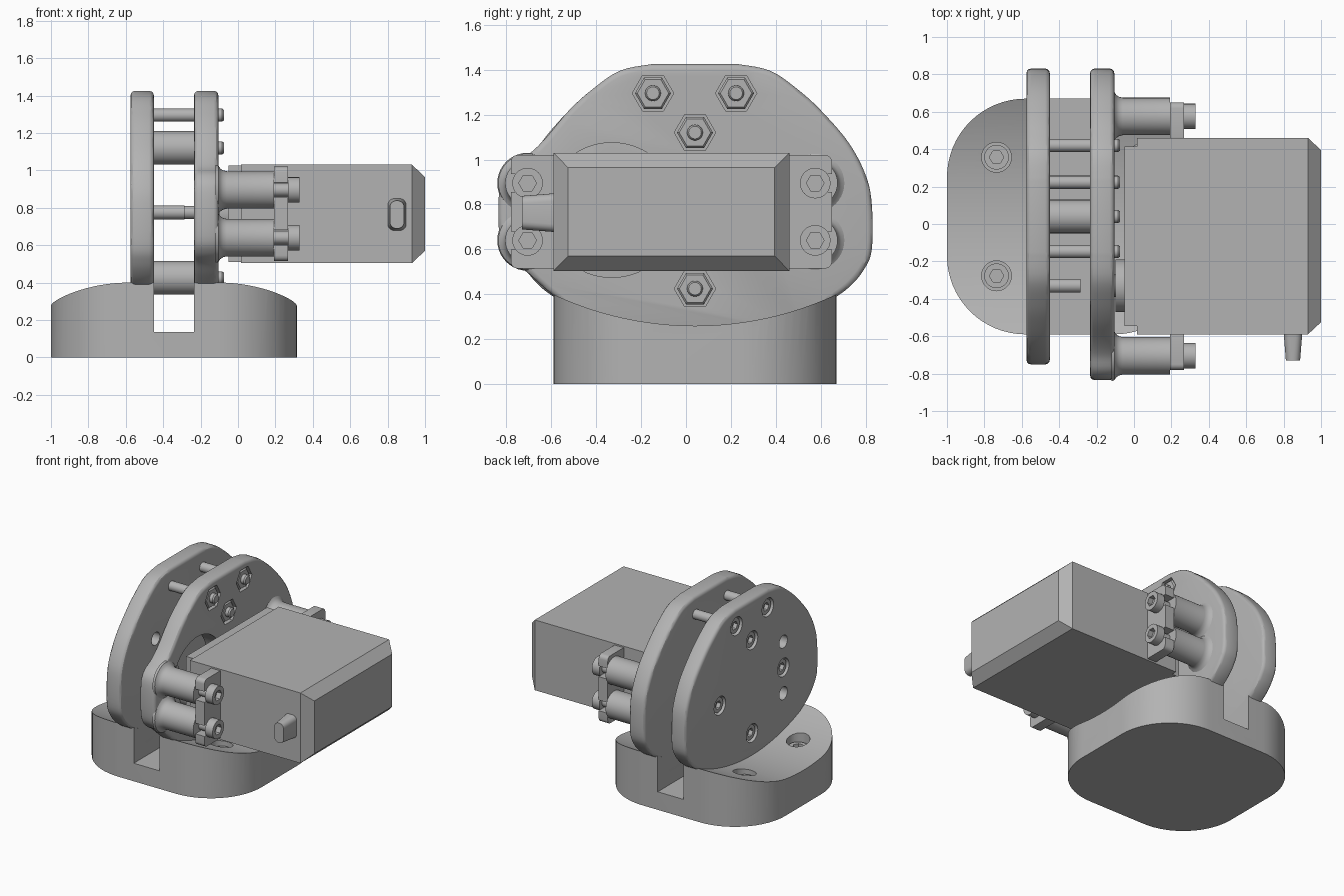
import bpy, bmesh, math
from mathutils import Vector

cube = bpy.data.objects.get("Cube")
if cube:
    bpy.data.objects.remove(cube, do_unlink=True)

grey = bpy.data.materials.new("plain_grey")
grey.use_nodes = True
colour = (0.45, 0.45, 0.45, 1)
grey.diffuse_color = colour
grey.node_tree.nodes["Principled BSDF"].inputs["Base Color"].default_value = colour


# ---- helpers ----
def activate(ob):
    bpy.ops.object.select_all(action='DESELECT')
    ob.select_set(True)
    bpy.context.view_layer.objects.active = ob


def loft(name, rings):
    """Closed solid through rings with equal point counts."""
    bm = bmesh.new()
    loops = [[bm.verts.new(p) for p in ring] for ring in rings]
    n = len(loops[0])
    for a, b in zip(loops, loops[1:]):
        for i in range(n):
            j = (i + 1) % n
            bm.faces.new((a[i], a[j], b[j], b[i]))
    bm.faces.new(loops[0][::-1])
    bm.faces.new(loops[-1])
    bmesh.ops.recalc_face_normals(bm, faces=bm.faces[:])
    mesh = bpy.data.meshes.new(name)
    bm.to_mesh(mesh)
    bm.free()
    mesh.materials.append(grey)
    ob = bpy.data.objects.new(name, mesh)
    bpy.context.collection.objects.link(ob)
    return ob


def place(axis, u, v, w):
    return Vector({'x': (w, u, v), 'y': (u, w, v), 'z': (u, v, w)}[axis])


def extrude(name, pts, axis, a, b):
    return loft(name, [[place(axis, u, v, w) for u, v in pts] for w in (a, b)])


def circle(u, v, r, n=32):
    return [(u + r * math.cos(math.tau * i / n), v + r * math.sin(math.tau * i / n)) for i in range(n)]


def lathe(name, profile, u, v, n=32, axis='x'):
    return loft(name, [[place(axis, p, q, w) for p, q in circle(u, v, r, n)] for w, r in profile])


def rod(name, u, v, r, a, b, n=32, axis='x'):
    return lathe(name, [(a, r), (b, r)], u, v, n, axis)


def rect(u0, u1, v0, v1):
    return [(u0, v0), (u1, v0), (u1, v1), (u0, v1)]


def round_rect(u0, u1, v0, v1, r, steps=12):
    pts = []
    corners = ((u1 - r, v1 - r), (u0 + r, v1 - r), (u0 + r, v0 + r), (u1 - r, v0 + r))
    for k, (cu, cv) in enumerate(corners):
        for i in range(steps + 1):
            t = math.pi / 2 * (k + i / steps)
            pts.append((cu + r * math.cos(t), cv + r * math.sin(t)))
    return pts


def curve_through(pts, steps=5):
    """Smooth open curve passing through the points."""
    p = [Vector(q) for q in pts]
    p = [p[0]] + p + [p[-1]]
    out = []
    for a, b, c, d in zip(p, p[1:], p[2:], p[3:]):
        for i in range(steps):
            t = i / steps
            out.append(0.5 * (2 * b + (c - a) * t + (2 * a - 5 * b + 4 * c - d) * t * t
                              + (3 * b - a - 3 * c + d) * t ** 3))
    return [tuple(q) for q in out] + [tuple(pts[-1])]


def bevel(ob, width, segments=3):
    m = ob.modifiers.new("round", 'BEVEL')
    m.width, m.segments, m.limit_method = width, segments, 'ANGLE'
    m.angle_limit = math.radians(50)
    activate(ob)
    bpy.ops.object.modifier_apply(modifier=m.name)


def cut(ob, cutters):
    for c in cutters:
        m = ob.modifiers.new("cut", 'BOOLEAN')
        m.operation, m.solver, m.object = 'DIFFERENCE', 'EXACT', c
        activate(ob)
        bpy.ops.object.modifier_apply(modifier=m.name)
        bpy.data.objects.remove(c, do_unlink=True)


def socket_head(name, u, v, r, a, top, axis='x'):
    """Bolt head with a hexagonal socket in its end at `top`."""
    ob = rod(name, u, v, r, a, top, 32, axis)
    deep = top + (a - top) * 0.6
    cut(ob, [rod("cutter", u, v, r * 0.58, deep, top + (top - a) * 0.2, 6, axis)])


MID_Y = 0.04
base_mid_x = -0.34

# ---- base: rounded block with a dished top and a slot ----
base = extrude("base", round_rect(-1, 0.315, -0.59, 0.67, 0.42, 16), 'z', 0, 0.48)
screws = [(base_mid_x + sx * 0.395, MID_Y + sy * 0.317) for sx in (-1, 1) for sy in (-1, 1)]
dish = 1.49
cut(base, [rod("cutter", MID_Y, 0.26 + dish, dish, -2, 2, 256),
           extrude("cutter", rect(-0.45, -0.235, -1, 1), 'z', 0.135, 1)]
    + [rod("cutter", x, y, 0.08, 0.17, 0.6, 32, 'z') for x, y in screws])
for x, y in screws:
    socket_head("base_screw", x, y, 0.066, 0.16, 0.25, 'z')

# ---- side plates ----
half = [(0.19, 1.425), (0.335, 1.395), (0.46, 1.31), (0.564, 1.215), (0.684, 1.075), (0.76, 0.93),
        (0.787, 0.8), (0.787, 0.6), (0.75, 0.507), (0.684, 0.43), (0.6, 0.37)]
bulged = half[:4] + [(0.67, 1.09), (0.745, 1.02), (0.83, 0.97), (0.87, 0.88), (0.87, 0.65),
                     (0.83, 0.56), (0.75, 0.5), (0.684, 0.44), (0.6, 0.37)]


def plate_outline(left):
    right_side = curve_through(half) + [(0.5, 0.2)]
    left_side = [(-y, z) for y, z in curve_through(left) + [(0.5, 0.2)]]
    return [(y + MID_Y, z) for y, z in right_side + left_side[::-1]]


bolts = [(-0.147, 1.295), (0.223, 1.295), (0.04, 1.12), (0.04, 0.425), (0.42, 0.775)]
hub = (-0.33, 0.775)

outer_plate = extrude("outer_plate", plate_outline(half), 'x', -0.575, -0.45)
bevel(outer_plate, 0.025)
cut(outer_plate, [rod("cutter", y, z, 0.068, -0.7, -0.52) for y, z in bolts + [hub]]
    + [rod("cutter", hub[0], hub[1] + s * 0.193, 0.048, -0.7, -0.3) for s in (-1, 1)])

servo_plate = extrude("servo_plate", plate_outline(bulged), 'x', -0.235, -0.105)
bevel(servo_plate, 0.025)
cut(servo_plate, [rod("cutter", *hub, 0.3, -0.3, 0, 64)]
    + [rod("cutter", y, z, 0.092, -0.165, 0, 6) for y, z in bolts])

# ---- through bolts, nuts and spacers ----
for y, z in bolts:
    socket_head("plate_bolt_head", y, z, 0.056, -0.51, -0.56)
    lathe("plate_bolt", [(-0.515, 0.035), (-0.085, 0.035), (-0.075, 0.028)], y, z)
    lathe("nut", [(-0.175, 0.08), (-0.12, 0.08), (-0.11, 0.07)], y, z, 6)
for y, z in bolts[2:4]:
    rod("spacer", y, z, 0.09, -0.455, -0.23)
socket_head("hub_bolt_head", *hub, 0.056, -0.51, -0.56)
rod("hub_bolt", *hub, 0.037, -0.515, -0.285)

# ---- servo ----
SERVO_Y, SERVO_Z = -0.065, 0.767


def servo_ring(x, hy, hz):
    return [(x, y, z) for y, z in rect(SERVO_Y - hy, SERVO_Y + hy, SERVO_Z - hz, SERVO_Z + hz)]


loft("servo_body", [servo_ring(0.015, 0.525, 0.263), servo_ring(0.93, 0.525, 0.263),
                    servo_ring(1.0, 0.46, 0.197)])
loft("servo_front_case", [servo_ring(-0.05, 0.48, 0.258), servo_ring(0.02, 0.48, 0.258)])
rod("servo_output_boss", *hub, 0.14, -0.1, -0.04, 48)
rod("servo_shaft", *hub, 0.06, -0.17, -0.09, 24)

# cable exit on the front side
loft("cable_exit", [[place('y', u, v, w) for u, v in round_rect(0.8 + s, 0.9 - s, 0.677 + s, 0.85 - s, 0.035, 5)]
                    for w, s in ((-0.58, 0), (-0.73, 0.012))])

# ---- mounting ears, standoffs and screws ----
for side in (-1, 1):
    inner, outer = SERVO_Y + side * 0.5, SERVO_Y + side * 0.715
    ear = extrude("mounting_ear", round_rect(min(inner, outer), max(inner, outer), 0.515, 1.02, 0.03, 4),
                  'x', 0.193, 0.268)
    y = SERVO_Y + side * 0.64
    heights = (0.64, 0.895)
    cut(ear, [extrude("cutter", rect(min(y, y + side), max(y, y + side), z - 0.04, z + 0.04), 'x', 0, 0.5)
              for z in heights])
    for z in heights:
        lathe("standoff", [(-0.12, 0.135), (-0.105, 0.13), (-0.095, 0.115), (-0.08, 0.105),
                           (-0.06, 0.1), (0.193, 0.1)], y, z, 40)
        rod("ear_screw", y, z, 0.036, 0.18, 0.28, 24)
        socket_head("ear_screw_head", y, z, 0.068, 0.268, 0.33)

# ---- smooth shading with crisp edges ----
for ob in list(bpy.context.scene.objects):
    if ob.type == 'MESH' and ob.data.materials and ob.data.materials[0] == grey:
        activate(ob)
        bpy.ops.object.shade_smooth_by_angle(angle=math.radians(30))
